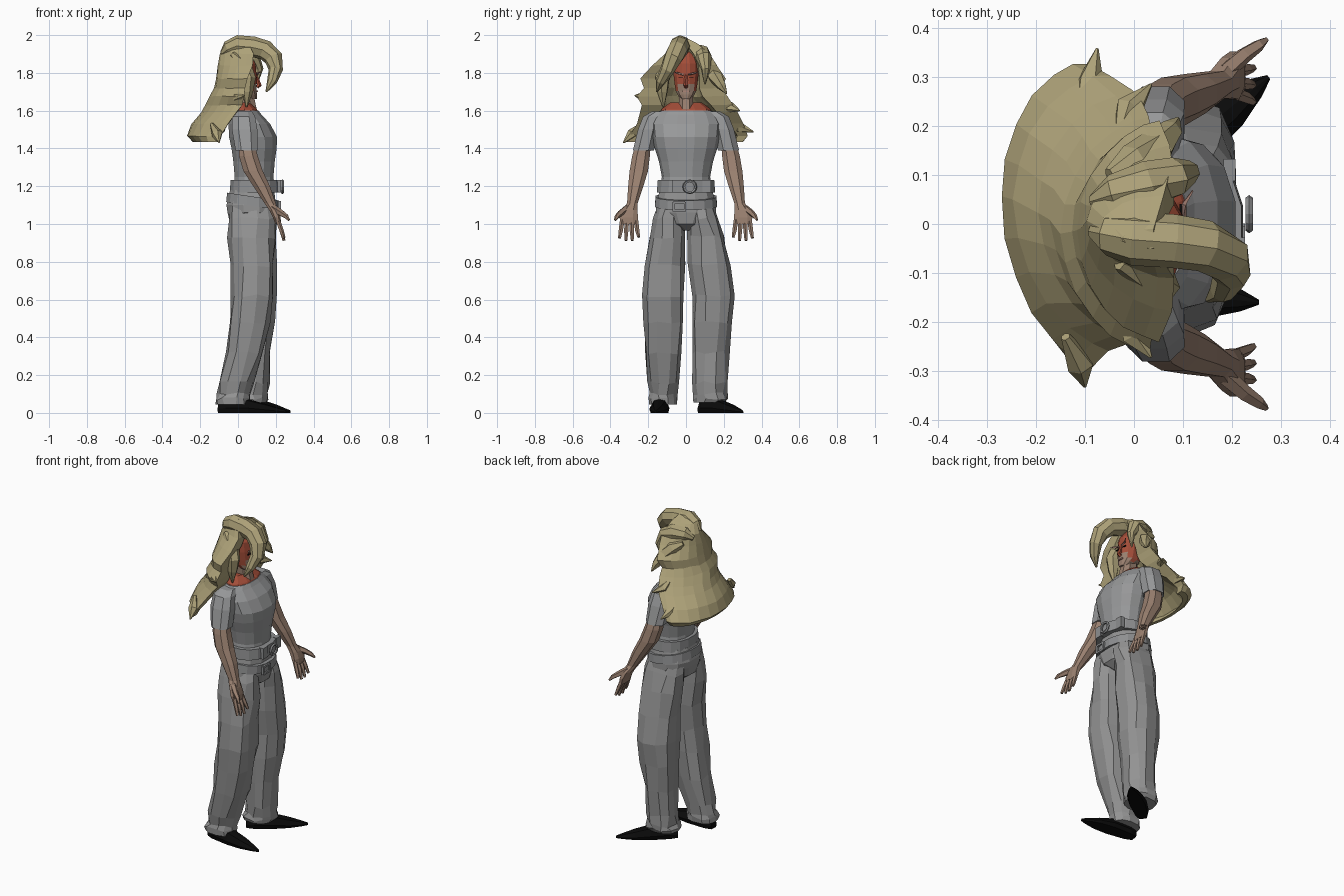
import bpy, bmesh, math, random
from mathutils import Vector

random.seed(4)


def material(name, rgb):
    m = bpy.data.materials.new(name)
    m.diffuse_color = (*rgb, 1)
    return m


HAIR = material("blond", (0.42, 0.36, 0.19))
SKIN = material("skin", (0.32, 0.215, 0.16))
RED = material("red paint", (0.37, 0.075, 0.04))
SHIRT = material("shirt grey", (0.31, 0.315, 0.32))
PANTS = material("trouser grey", (0.29, 0.29, 0.29))
BELT = material("belt grey", (0.27, 0.275, 0.28))
BLACK = material("black", (0.003, 0.003, 0.003))
PALE = material("pale pink", (0.42, 0.24, 0.19))


def skin_rings(name, rings, mat, jitter=0.0):
    """Join closed rings of points into a capped, flat-shaded solid."""
    bm = bmesh.new()
    loops = [[bm.verts.new(p) for p in r] for r in rings]
    n = len(loops[0])
    for a, b in zip(loops, loops[1:]):
        for i in range(n):
            j = (i + 1) % n
            bm.faces.new((a[i], a[j], b[j], b[i]))
    bm.faces.new(loops[0])
    bm.faces.new(loops[-1])
    if jitter:
        for ring in loops[1:-1]:
            for v in ring:
                v.co += Vector([random.uniform(-jitter, jitter) for _ in range(3)])
    bmesh.ops.recalc_face_normals(bm, faces=bm.faces)
    me = bpy.data.meshes.new(name)
    bm.to_mesh(me)
    bm.free()
    me.materials.append(mat)
    ob = bpy.data.objects.new(name, me)
    bpy.context.collection.objects.link(ob)
    return ob


def loft(name, secs, mat, n=10, power=0.85, jitter=0.0, tilt=0.0):
    """Horizontal rounded sections: (x, y, z, x radius, y radius)."""
    rings = []
    for x, y, z, rx, ry in secs:
        ring = []
        for i in range(n):
            t = 2 * math.pi * (i + 0.5) / n
            c, s = math.cos(t), math.sin(t)
            dx = rx * math.copysign(abs(c) ** power, c)
            dy = ry * math.copysign(abs(s) ** power, s)
            ring.append((x + dx, y + dy, z - tilt * dx))
        rings.append(ring)
    return skin_rings(name, rings, mat, jitter)


def tube(name, pts, mat, n=6):
    """Tube through (x, y, z, radius) points."""
    ps = [Vector(p[:3]) for p in pts]
    rings = []
    for i, p in enumerate(ps):
        d = (ps[min(i + 1, len(ps) - 1)] - ps[max(i - 1, 0)]).normalized()
        side = d.cross(Vector((0.12, 1, 0.05))).normalized()
        up = d.cross(side)
        r = pts[i][3]
        rings.append([p + side * (r * math.cos(2 * math.pi * k / n))
                      + up * (r * math.sin(2 * math.pi * k / n)) for k in range(n)])
    return skin_rings(name, rings, mat)


def box(name, loc, size, mat):
    x, y, z = loc
    a, b, c = (s / 2 for s in size)
    sq = [(-a, -b), (a, -b), (a, b), (-a, b)]
    return skin_rings(name, [[(x + p, y + q, z + h) for p, q in sq] for h in (-c, c)], mat)


# Shirt body and bare painted upper chest
loft("shirt", [(.085, 0, 1.17, .115, .14), (.085, 0, 1.25, .105, .128), (.085, 0, 1.33, .112, .143),
               (.085, 0, 1.40, .122, .165), (.08, 0, 1.46, .13, .178), (.06, 0, 1.53, .113, .185),
               (.04, 0, 1.58, .085, .165), (.037, 0, 1.602, .072, .135)], SHIRT, 14, .9)
loft("upper_chest", [(.04, 0, 1.585, .078, .138), (.033, 0, 1.61, .068, .128),
                     (.015, 0, 1.642, .048, .085)], RED, 10)
loft("neck", [(.045, 0, 1.58, .066, .045), (.04, 0, 1.63, .058, .04), (.035, 0, 1.71, .045, .042)], SKIN, 8)

# Head: painted above the cheeks, bare around the jaw
head = loft("head", [(.075, 0, 1.662, .025, .025), (.055, 0, 1.685, .047, .046),
                     (.04, 0, 1.705, .06, .056), (.035, 0, 1.74, .066, .062),
                     (.03, 0, 1.79, .07, .068), (.02, 0, 1.85, .075, .068),
                     (.0, 0, 1.91, .05, .05)], SKIN, 12, 0.9)
head.data.materials.append(RED)
for f in head.data.polygons:
    if f.center.z > 1.73 or (abs(f.center.y) > .045 and f.center.z > 1.69):
        f.material_index = 1
tube("nose", [(.092, 0, 1.79, .008), (.105, 0, 1.755, .011), (.113, 0, 1.735, .013), (.1, 0, 1.725, .01)], RED, 5)
box("mouth", (.101, 0, 1.703), (.008, .036, .007), PALE)
for s in (-1, 1):
    box("eye", (.097, s * .028, 1.777), (.008, .026, .005), BLACK)
    tube("brow", [(.103, s * .012, 1.79, .005), (.102, s * .04, 1.798, .006),
                  (.12, s * .068, 1.806, .002)], PALE, 4)

# Arms, sleeves and hands, one set per side
for s, side in ((-1, "right"), (1, "left")):
    loft(side + "_sleeve", [(.03, s * .14, 1.595, .048, .045), (.03, s * .175, 1.568, .065, .056),
                            (.035, s * .20, 1.50, .072, .058), (.045, s * .225, 1.39, .062, .06)], SHIRT, 8)
    loft(side + "_arm", [(.045, s * .225, 1.43, .045, .042), (.055, s * .238, 1.36, .053, .05),
                         (.08, s * .25, 1.28, .055, .052), (.125, s * .266, 1.20, .047, .043),
                         (.17, s * .284, 1.11, .032, .03), (.19, s * .298, 1.075, .027, .044),
                         (.205, s * .303, 1.035, .022, .052), (.213, s * .302, 1.0, .016, .048)], SKIN, 8)
    for k, tip in enumerate((.93, .912, .912, .925)):
        y0, y1 = .265 + .024 * k, .25 + .034 * k
        tube(side + "_finger", [(.21, s * y0, 1.02, .013), (.23, s * (y0 + y1) / 2, .965, .012),
                                (.243, s * y1, tip, .008)], SKIN, 5)
    tube(side + "_thumb", [(.185, s * .31, 1.085, .02), (.225, s * .345, 1.06, .017),
                           (.255, s * .365, 1.04, .013), (.27, s * .376, 1.02, .006)], SKIN, 5)

# Trousers
loft("trouser_seat", [(.075, .005, .965, .07, .02), (.075, 0, 1.0, .12, .11), (.073, 0, 1.06, .132, .164),
                      (.07, 0, 1.10, .135, .163), (.075, 0, 1.18, .12, .143)], PANTS, 12)
loft("right_leg", [(.07, -.075, 1.11, .115, .07), (.073, -.088, 1.03, .126, .08), (.075, -.10, .93, .125, .094),
                   (.08, -.108, .78, .115, .105), (.08, -.117, .62, .112, .112), (.06, -.122, .48, .108, .108),
                   (.035, -.122, .32, .105, .096), (-.01, -.12, .16, .09, .078), (-.025, -.12, .10, .085, .072),
                   (-.03, -.122, .075, .092, .082), (-.03, -.122, .045, .09, .075)], PANTS, 11, .82, .009)
loft("left_leg", [(.075, .075, 1.11, .115, .07), (.08, .09, 1.03, .124, .08), (.085, .108, .93, .122, .094),
                  (.09, .125, .78, .115, .108), (.09, .138, .62, .112, .113), (.085, .137, .48, .108, .107),
                  (.08, .13, .32, .095, .096), (.075, .13, .16, .088, .09), (.07, .13, .10, .088, .088),
                  (.065, .13, .075, .095, .092), (.06, .125, .055, .09, .085)], PANTS, 11, .82, .009)

# Pointed shoes: sections (fraction, half width, height) from heel to toe
for side, heel, toe in (("right", (-.105, -.125), (.255, -.16)), ("left", (.0, .08), (.275, .30))):
    h, t = Vector((*heel, 0)), Vector((*toe, 0))
    d = (t - h).normalized()
    w = Vector((-d.y, d.x, 0))
    rings = []
    for f, half, top in ((0, .025, .06), (.12, .042, .075), (.45, .052, .072), (.7, .044, .047),
                         (.9, .022, .025), (1, .005, .014)):
        c = h.lerp(t, f)
        rings.append([c + w * (half * a) + Vector((0, 0, top * b))
                      for a, b in ((-.85, 0), (-1, .35), (-.55, .9), (0, 1), (.55, .9), (1, .35), (.85, 0))])
    skin_rings(side + "_shoe", rings, BLACK)

# Belts and buckles
loft("upper_belt", [(.09, 0, 1.168, .135, .157), (.09, 0, 1.232, .132, .152)], BELT, 16, .9)
loft("lower_belt", [(.078, 0, 1.095, .143, .168), (.08, 0, 1.145, .14, .163)], BELT, 16, .9, 0, .15)
bpy.ops.mesh.primitive_torus_add(location=(.235, .02, 1.197), rotation=(0, math.pi / 2, 0), major_radius=.031,
                                 minor_radius=.008, major_segments=12, minor_segments=5)
bpy.context.object.name = "round_buckle"
bpy.context.object.data.materials.append(BELT)
for y, x in ((-.05, .214), (.11, .195)):
    box("belt_plate", (x, y, 1.2), (.025, .045, .068), BELT)
for z in (1.07, 1.115):
    box("lower_buckle_bar", (.22, -.035, z), (.014, .06, .012), BELT)
for y in (-.065, -.005):
    box("lower_buckle_side", (.22, y, 1.092), (.014, .012, .05), BELT)

# Mane: horseshoe sections (z, back x, front x, y min, y max, hollow ratio)
rings = []
for z, xb, xf, y0, y1, k in ((1.435, -.24, -.10, -.31, .30, .86), (1.465, -.27, -.09, -.30, .325, .82),
                             (1.53, -.245, -.05, -.26, .305, .74), (1.59, -.195, -.005, -.24, .27, .58),
                             (1.63, -.17, .02, -.235, .25, .52), (1.675, -.15, .03, -.26, .22, .45),
                             (1.72, -.125, .035, -.22, .19, .42), (1.77, -.115, .05, -.24, .21, .38),
                             (1.84, -.105, .075, -.175, .16, .42), (1.90, -.097, .08, -.11, .125, .3),
                             (1.955, -.07, .06, -.075, .06, .05), (1.99, -.025, .04, -.05, -.01, .05)):
    mid, half, ring = (y0 + y1) / 2, (y1 - y0) / 2, []
    skew = max(0, 1.63 - z) * .25
    for q, step in ((1, range(13)), (k, range(12, -1, -1))):
        for i in step:
            t = math.pi * i / 12
            ring.append((xf - q * (xf - xb) * math.sin(t) ** 1.25,
                         mid - q * half * math.cos(t) + skew * math.sin(t), z))
    rings.append(ring)
skin_rings("mane", rings, HAIR, .003)

# Forelocks arching over the brow
tube("large_forelock", [(-.085, -.015, 1.90, .015), (-.05, -.02, 1.925, .045), (0, -.03, 1.945, .055),
                        (.08, -.035, 1.938, .055), (.145, -.045, 1.92, .053), (.19, -.07, 1.875, .05),
                        (.20, -.10, 1.815, .038), (.18, -.135, 1.755, .027), (.15, -.155, 1.70, .005)], HAIR, 8)
tube("small_forelock", [(-.085, .045, 1.88, .015), (-.04, .06, 1.90, .042), (.03, .08, 1.90, .05),
                        (.08, .095, 1.88, .042), (.11, .105, 1.82, .025), (.10, .10, 1.74, .004)], HAIR, 8)
# Side locks framing the face and flicked tips growing out of the mane
for name, path in (("left_lock", [(-.05, .10, 1.86, .015), (0, .125, 1.83, .04), (.045, .155, 1.78, .04),
                                  (.075, .19, 1.73, .025), (.09, .215, 1.69, .004)]),
                   ("right_lock", [(-.03, -.08, 1.90, .015), (.03, -.105, 1.84, .042), (.055, -.125, 1.77, .04),
                                   (.05, -.125, 1.70, .03), (.045, -.12, 1.62, .005)]),
                   ("left_low_tip", [(-.11, .23, 1.56, .01), (-.09, .285, 1.51, .03), (-.075, .358, 1.488, .003)]),
                   ("left_mid_tip", [(-.03, .19, 1.66, .012), (-.01, .235, 1.615, .03), (.035, .285, 1.60, .003)]),
                   ("right_low_tip", [(-.14, -.23, 1.53, .01), (-.11, -.285, 1.475, .03), (-.10, -.332, 1.43, .003)]),
                   ("right_mid_tip", [(-.02, -.18, 1.69, .012), (0, -.225, 1.67, .03), (.035, -.272, 1.68, .003)])):
    tube(name, path, HAIR, 6)
